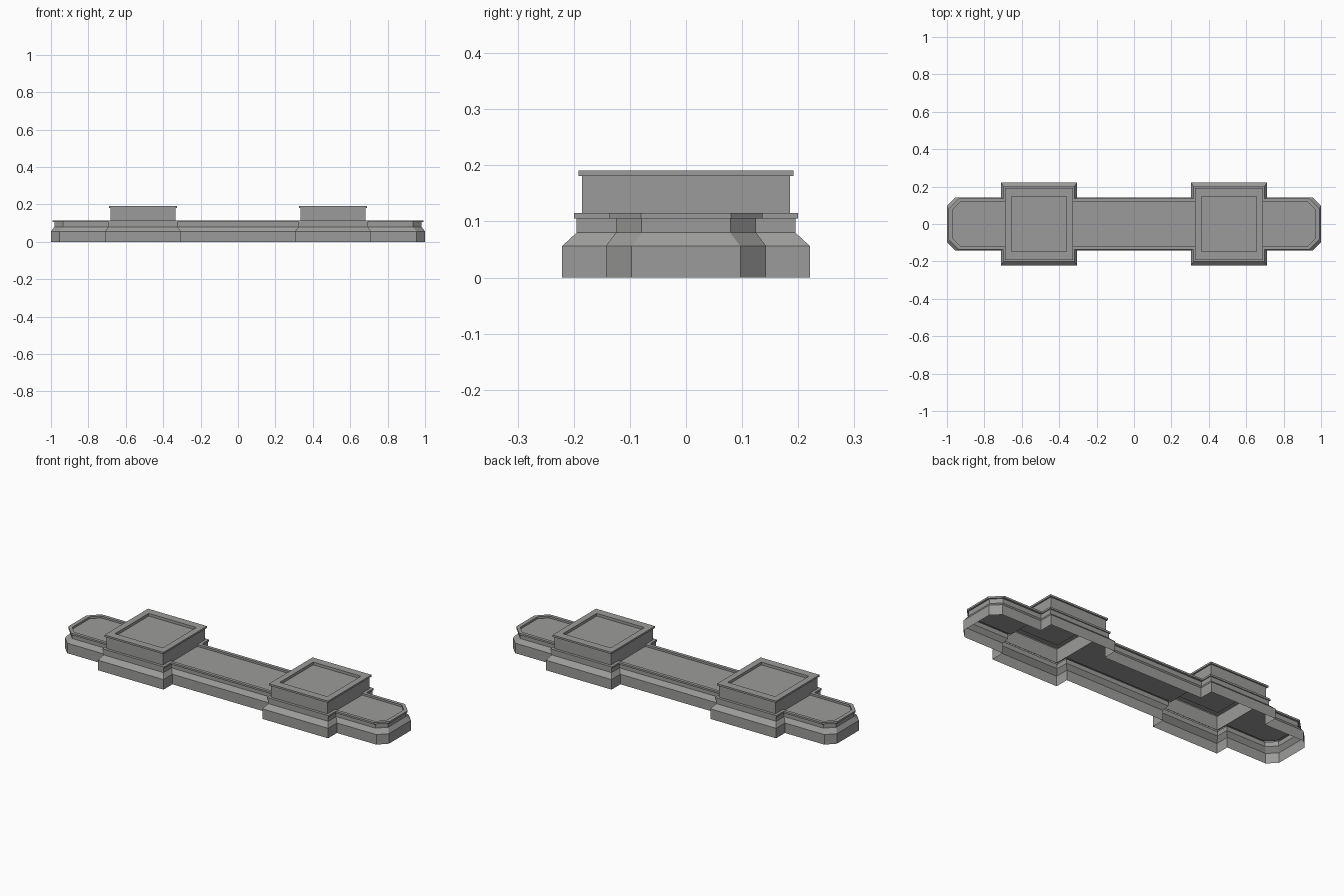
import bpy, bmesh

if "Cube" in bpy.data.objects:
    bpy.data.objects.remove(bpy.data.objects["Cube"])

CX = 0.508          # centre of each pedestal block along x
FLOOR = 0.104       # sunken floor of the bar

# Dark grey stone
stone = bpy.data.materials.new("dark_stone")
stone.diffuse_color = (0.33, 0.33, 0.325, 1)
stone.use_nodes = True
stone.node_tree.nodes["Principled BSDF"].inputs["Base Color"].default_value = stone.diffuse_color


def outline(end_x, hy, c, bx, by):
    """Plan outline: chamfered bar with two wider blocks, mirrored from one quadrant."""
    q = [(end_x, hy - c), (end_x - c, hy), (CX + bx, hy),
         (CX + bx, by), (CX - bx, by), (CX - bx, hy)]
    half = q + [(-x, y) for x, y in reversed(q)]
    return half + [(-x, -y) for x, y in half]


def add_ring(bm, pts, z):
    return [bm.verts.new((x, y, z)) for x, y in pts]


def loft(bm, layers):
    """Skin closed rings given as (points, z); returns the last ring."""
    rings = [add_ring(bm, p, z) for p, z in layers]
    for a, b in zip(rings, rings[1:]):
        n = len(a)
        for i in range(n):
            j = (i + 1) % n
            bm.faces.new((a[i], a[j], b[j], b[i]))
    return rings[-1]


def finish(bm, name):
    bmesh.ops.remove_doubles(bm, verts=bm.verts, dist=1e-5)
    me = bpy.data.meshes.new(name)
    bm.to_mesh(me)
    bm.free()
    me.materials.append(stone)
    ob = bpy.data.objects.new(name, me)
    bpy.context.collection.objects.link(ob)
    return ob


# Stepped base moulding, hollow underneath
RIM = (0.97, 0.118, 0.042, 0.174, 0.185)
base = outline(1.0, 0.143, 0.046, 0.203, 0.221)
neck = outline(0.982, 0.125, 0.046, 0.185, 0.195)
lip = outline(0.992, 0.136, 0.056, 0.190, 0.200)
inner = outline(*RIM)
bm = bmesh.new()
ring = loft(bm, [(base, 0), (base, 0.056), (neck, 0.08), (neck, 0.105),
                 (lip, 0.105), (lip, 0.115), (inner, 0.115)])

# Inner drop of the rim along the bar only
for i, a in enumerate(ring):
    b = ring[(i + 1) % len(ring)]
    if max(abs(a.co.y), abs(b.co.y)) < RIM[1] + 0.001:
        bm.faces.new((a, b, bm.verts.new((b.co.x, b.co.y, FLOOR)),
                      bm.verts.new((a.co.x, a.co.y, FLOOR))))

# Sunken floors: middle span and both ends
ex, hy, c, bx, by = RIM
mid = CX - bx
bm.faces.new(add_ring(bm, [(-mid, -hy), (mid, -hy), (mid, hy), (-mid, hy)], FLOOR))
end = [(CX + bx, -hy), (ex - c, -hy), (ex, c - hy), (ex, hy - c), (ex - c, hy), (CX + bx, hy)]
bm.faces.new(add_ring(bm, end, FLOOR))
bm.faces.new(add_ring(bm, [(-x, -y) for x, y in end], FLOOR))
finish(bm, "base_moulding")


def rect(cx, hx, hy):
    return [(cx + hx, -hy), (cx + hx, hy), (cx - hx, hy), (cx - hx, -hy)]


# Pedestals with a thin cap lip and a recessed top
for side, s in (("left", -1), ("right", 1)):
    x = s * CX
    bm = bmesh.new()
    wall, cap, well = rect(x, bx, by), rect(x, 0.182, 0.192), rect(x, 0.147, 0.148)
    top = loft(bm, [(wall, FLOOR), (wall, 0.181), (cap, 0.181), (cap, 0.191),
                    (well, 0.191), (well, 0.176)])
    bm.faces.new(top)
    finish(bm, side + "_pedestal")
